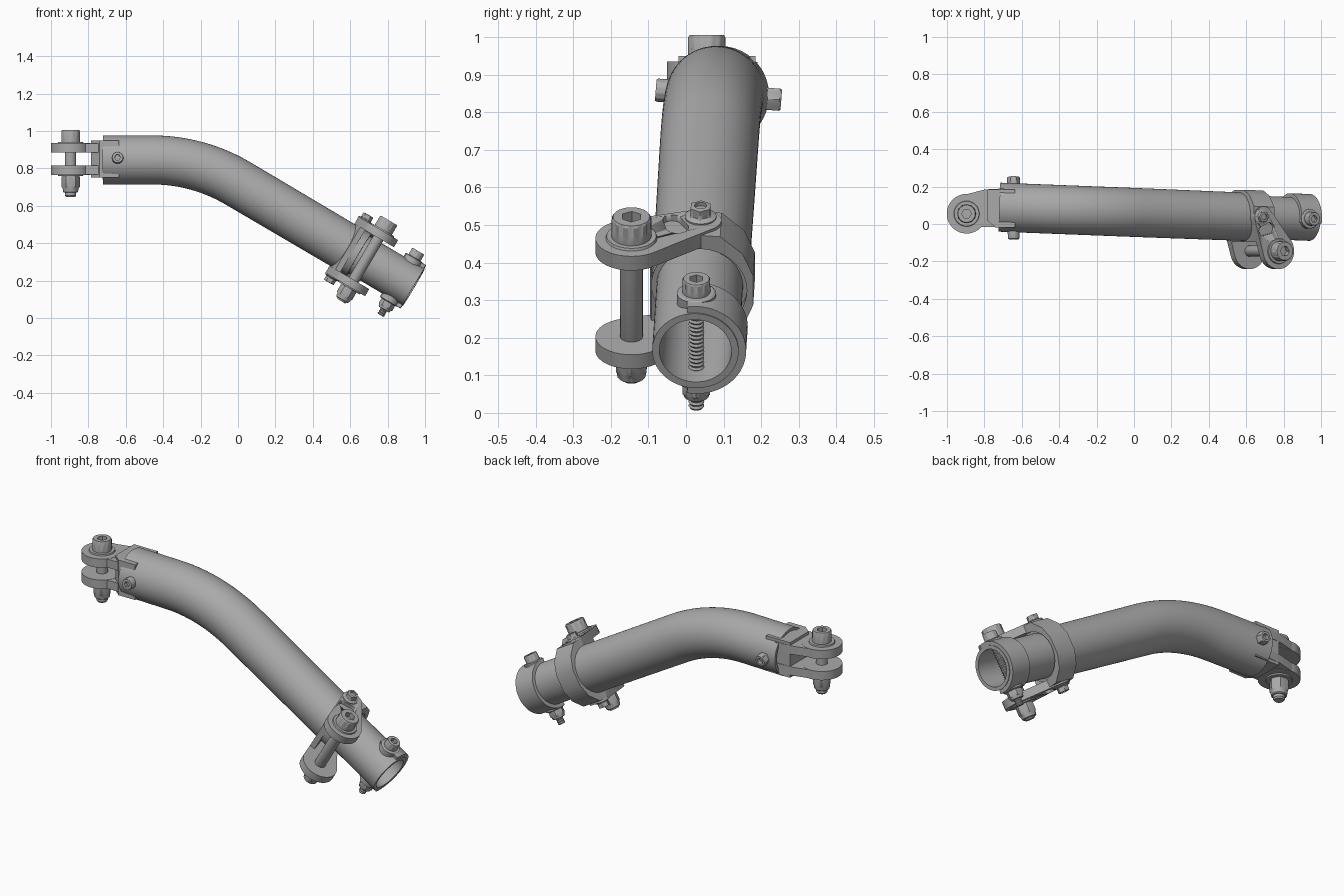
import bpy, bmesh, math
from mathutils import Matrix, Vector

if "Cube" in bpy.data.objects:
    bpy.data.objects.remove(bpy.data.objects["Cube"])

steel = bpy.data.materials.new("grey steel")
GREY = (0.4, 0.4, 0.4, 1)
steel.use_nodes = True
steel.diffuse_color = GREY
steel.node_tree.nodes["Principled BSDF"].inputs["Base Color"].default_value = GREY

# Frame at the lower tube end: x along the tube, y to the back, z across it
END = Vector((0.94, 0.025, 0.165))
along = Vector((0.861, -0.034, -0.508)).normalized()
across = Vector((0.508, 0, 0.861)).normalized()
back = across.cross(along).normalized()
across = along.cross(back)
LOWER = Matrix.Translation(END) @ Matrix((along, back, across)).transposed().to_4x4()


def finish(name, bm, matrix=Matrix()):
    bmesh.ops.recalc_face_normals(bm, faces=bm.faces)
    bm.transform(matrix)
    mesh = bpy.data.meshes.new(name)
    bm.to_mesh(mesh)
    bm.free()
    mesh.materials.append(steel)
    obj = bpy.data.objects.new(name, mesh)
    bpy.context.collection.objects.link(obj)
    bpy.ops.object.select_all(action='DESELECT')
    obj.select_set(True)
    bpy.context.view_layer.objects.active = obj
    bpy.ops.object.shade_smooth_by_angle(angle=math.radians(32))
    return obj


def skin(bm, rings):
    """Bridge successive rings of points and cap both ends."""
    rows = [[bm.verts.new(p) for p in ring] for ring in rings]
    n = len(rows[0])
    for a, b in zip(rows, rows[1:]):
        for i in range(n):
            j = (i + 1) % n
            bm.faces.new((a[i], a[j], b[j], b[i]))
    bm.faces.new(rows[0])
    bm.faces.new(rows[-1])


def lathe(name, profile, matrix, segs=48):
    """Profile of (radius, height, kind): round, hex or knurl outline."""
    def ring(r, z, kind="round"):
        pts = []
        for i in range(segs):
            a = math.tau * i / segs
            k = r
            if kind == "hex":
                k = r * math.cos(math.pi / 6) / math.cos(a % (math.pi / 3) - math.pi / 6)
            elif kind == "knurl" and i % 4 == 0:
                k = r * 0.94
            pts.append((k * math.cos(a), k * math.sin(a), z))
        return pts
    bm = bmesh.new()
    skin(bm, [ring(*p) for p in profile])
    return finish(name, bm, matrix)


def circle(x, y, r, n=40):
    return [(x + r * math.cos(math.tau * i / n), y + r * math.sin(math.tau * i / n)) for i in range(n)]


def hull_plate(name, outline, z0, z1, matrix=Matrix()):
    bm = bmesh.new()
    for z in (z0, z1):
        for x, y in outline:
            bm.verts.new((x, y, z))
    res = bmesh.ops.convex_hull(bm, input=bm.verts)
    loose = [v for v in bm.verts if not v.link_faces]
    bmesh.ops.delete(bm, geom=loose, context='VERTS')
    bmesh.ops.dissolve_limit(bm, angle_limit=0.01, verts=bm.verts, edges=bm.edges)
    return finish(name, bm, matrix)


def shell(name, outer, inner, x0, x1, matrix):
    """C-shaped section in the cross plane, extruded along the tube."""
    bm = bmesh.new()
    loop = outer + inner[::-1]
    skin(bm, [[(x, y, z) for y, z in loop] for x in (x0, x1)])
    return finish(name, bm, matrix)


def arc(r, a0, a1, n=28):
    angles = [math.radians(a0 + (a1 - a0) * i / n) for i in range(n + 1)]
    return [(r * math.cos(a), r * math.sin(a)) for a in angles]


def socket_head(name, r, z0, z1, matrix):
    h = z1 - z0
    lathe(name, [(r, z0), (r, z0 + 0.4 * h), (r, z0 + 0.45 * h, "knurl"), (r, z1 - 0.1 * h, "knurl"),
                 (0.92 * r, z1), (0.52 * r, z1, "hex"), (0.52 * r, z1 - 0.5 * h, "hex")], matrix)


def nut(name, r, z0, z1, matrix):
    """Lock nut whose narrow collar points toward z1."""
    h = z1 - z0
    lathe(name, [(0.88 * r, z0), (r, z0 + 0.1 * h, "hex"), (r, z0 + 0.65 * h, "hex"),
                 (0.86 * r, z0 + 0.72 * h), (0.8 * r, z0 + 0.95 * h), (0.7 * r, z1)], matrix)


# Main bent tube with a stepped, hollow lower end
BEND, TURN = 0.9, math.asin(-along.z)
start_x = -0.72
bend_x = -0.213 - BEND * math.tan(TURN / 2)


def spine(x, z):
    return Vector((x, 0.09 - 0.039 * (x - start_x), z))


flat = Vector((1, -0.039, 0)).normalized()
sections = [(spine(-0.6, 0.845), flat, 0.116), (spine(start_x, 0.845), flat, 0.116),
            (spine(start_x, 0.845), flat, 0.131)]
for i in range(25):
    a = TURN * i / 24
    p = spine(bend_x + BEND * math.sin(a), 0.845 - BEND * (1 - math.cos(a)))
    sections.append((p, Vector((math.cos(a), -0.039, -math.sin(a))).normalized(), 0.131))
for s, r in ((-0.34, 0.129), (-0.34, 0.115), (0, 0.115), (0, 0.096), (-0.33, 0.096)):
    sections.append((END + along * s, along, r))
rings = []
for p, d, r in sections:
    up = d.cross(Vector((0, 1, 0))) * -1
    up.normalize()
    side = up.cross(d)
    rings.append([p + up * y + side * x for x, y in circle(0, 0, r, 64)])
bm = bmesh.new()
skin(bm, rings)
finish("main_tube", bm)

# Fork on the upper end
FORK = Matrix.Translation((-0.895, 0.055, 0.85))
neck = [(-0.035, 0.095), (0.1, 0.13), (0.2, 0.135), (0.2, -0.07), (0.1, -0.04), (0, -0.07)]
for side, word in ((1, "upper"), (-1, "lower")):
    hull_plate(f"fork_{word}_neck", neck, side * 0.036, side * 0.084, FORK)
    hull_plate(f"fork_{word}_lug", circle(0, 0, 0.106), side * 0.035, side * 0.085, FORK)
    lathe(f"fork_{word}_washer", [(0.07, side * 0.08), (0.066, side * 0.092)], FORK)
base = [(0.11, 0.13), (0.26, 0.13), (0.26, -0.075), (0.155, -0.075), (0.11, -0.035)]
hull_plate("fork_base", base, -0.1, 0.1, FORK)
socket_head("fork_bolt_head", 0.05, 0.09, 0.155, FORK)
lathe("fork_bolt_shaft", [(0.03, 0.1), (0.03, -0.195), (0.024, -0.203)], FORK)
nut("fork_nut", 0.05, -0.088, -0.18, FORK)

# Cross bolt through the upper tube end
axis = Vector((0, -0.33, 0.026))
CROSS = Matrix.Translation((-0.644, 0.084, 0.846)) @ axis.to_track_quat('Z', 'Y').to_matrix().to_4x4()
socket_head("cross_bolt_head", 0.031, 0.12, 0.165, CROSS)
lathe("cross_bolt_shaft", [(0.018, 0.13), (0.018, -0.15)], CROSS)
lathe("cross_nut", [(0.03, -0.12), (0.034, -0.125, "hex"), (0.034, -0.165, "hex"), (0.027, -0.17),
                    (0.016, -0.17), (0.016, -0.15)], CROSS)

# Clamp: band around the back, two lug plates and a web between them
half = [(0, 0.168), (0.055, 0.165), (0.115, 0.112), (0.143, 0.045)]
band_outer = [(y, -z) for y, z in half] + half[::-1]
shell("clamp_band", band_outer, arc(0.126, -90, 90), -0.445, -0.32, LOWER)
PIVOT, ANCHOR = (-0.29, -0.18), (-0.39, 0.0)
lug_outline = circle(*PIVOT, 0.096) + circle(*ANCHOR, 0.056)
for side, word in ((1, "upper"), (-1, "lower")):
    plate = hull_plate(f"clamp_{word}_plate", lug_outline, side * 0.13, side * 0.174, LOWER)
    pocket = hull_plate("pocket_cutter", circle(-0.39, -0.075, 0.025) + circle(-0.35, -0.06, 0.03),
                        side * 0.155, side * 0.2, LOWER)
    pocket.hide_render = True
    cut = plate.modifiers.new("pocket", 'BOOLEAN')
    cut.operation, cut.object = 'DIFFERENCE', pocket
    bpy.context.view_layer.objects.active = plate
    bpy.ops.object.modifier_apply(modifier="pocket")
    bpy.data.objects.remove(pocket)
    lathe(f"clamp_{word}_washer", [(0.07, side * 0.17), (0.066, side * 0.181)],
          LOWER @ Matrix.Translation((*PIVOT, 0)))
    # Small flanged screw on the band
    lathe(f"band_{word}_screw", [(0.042, side * 0.165), (0.042, side * 0.178), (0.03, side * 0.182),
                                 (0.03, side * 0.184, "hex"), (0.03, side * 0.208, "hex"),
                                 (0.016, side * 0.21), (0.016, side * 0.2)],
          LOWER @ Matrix.Translation((-0.405, 0, 0)))
hull_plate("clamp_web", [(-0.444, 0), (-0.41, 0), (-0.375, -0.13), (-0.405, -0.135)], -0.14, 0.14, LOWER)

CLAMP = LOWER @ Matrix.Translation((*PIVOT, 0))
socket_head("clamp_bolt_head", 0.053, 0.178, 0.24, CLAMP)
lathe("clamp_bolt_shaft", [(0.03, 0.19), (0.03, -0.25), (0.024, -0.262)], CLAMP)
nut("clamp_nut", 0.047, -0.178, -0.255, CLAMP)

# Half collar and bolt at the lower tube end
shell("end_collar", arc(0.135, -100, 100), arc(0.112, -100, 100), -0.13, -0.004, LOWER)
TIP = LOWER @ Matrix.Translation((-0.077, 0, 0))
for side, word in ((1, "upper"), (-1, "lower")):
    lathe(f"collar_{word}_boss", [(0.052, side * 0.1), (0.052, side * 0.134), (0.046, side * 0.138)], TIP)
socket_head("end_bolt_head", 0.037, 0.136, 0.178, TIP)
nut("end_nut", 0.042, -0.136, -0.185, TIP)
thread = [(0.017 + 0.004 * (i % 2), 0.14 - 0.006 * i) for i in range(61)]
lathe("end_bolt_thread", thread, TIP, 24)
